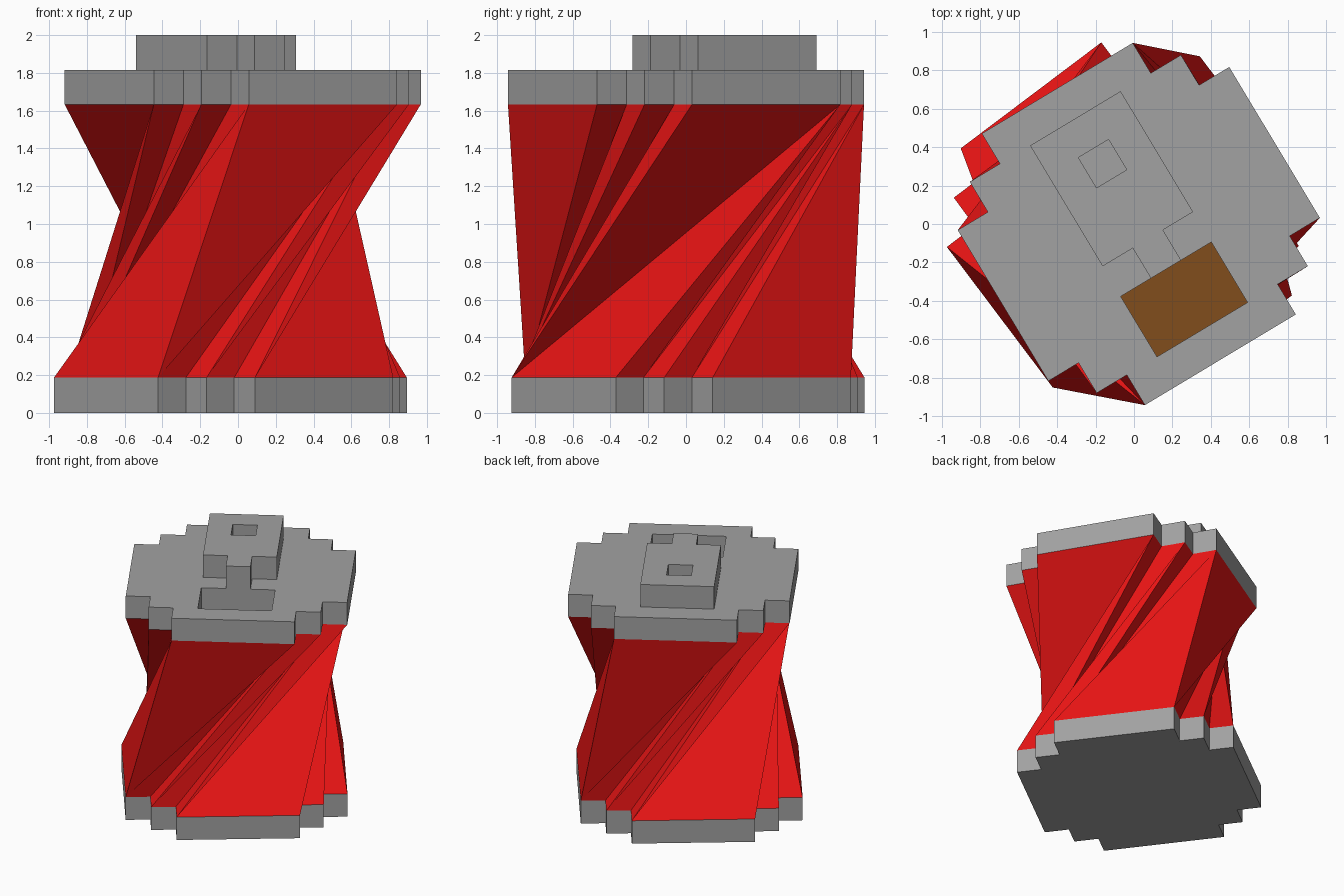
import bpy, bmesh
from math import radians, cos, sin

if "Cube" in bpy.data.objects:
    bpy.data.objects.remove(bpy.data.objects["Cube"])

U = 0.1832                                   # one grid step of the stepped plan
Z1, Z2, Z3, Z4 = 0.187, 1.633, 1.816, 2.0    # part heights
BOTTOM = (-53, -0.04, 0.011)                 # rotation, centre x, centre y
TOP = (31, 0.025, 0.0)


def material(name, rgb):
    m = bpy.data.materials.new(name)
    m.diffuse_color = (*rgb, 1)
    m.use_nodes = True
    m.node_tree.nodes["Principled BSDF"].inputs["Base Color"].default_value = m.diffuse_color
    return m


GREY = material("grey", (0.36, 0.36, 0.36))
RED = material("red", (0.8, 0.007, 0.007))
BROWN = material("brown", (0.22, 0.075, 0.012))


def place(p, frame, z):
    a = radians(frame[0])
    x, y = p[0] * U, p[1] * U
    return (x * cos(a) - y * sin(a) + frame[1],
            x * sin(a) + y * cos(a) + frame[2], z)


def finish(name, bm, mat):
    bmesh.ops.recalc_face_normals(bm, faces=bm.faces)
    me = bpy.data.meshes.new(name)
    bm.to_mesh(me)
    bm.free()
    me.materials.append(mat)
    ob = bpy.data.objects.new(name, me)
    bpy.context.collection.objects.link(ob)
    return ob


def prism(name, loops, frame, z0, z1, mat):
    """Extrude an outline (first loop) with optional holes (other loops)."""
    bm = bmesh.new()
    edges = []
    for loop in loops:
        vs = [bm.verts.new(place(p, frame, z0)) for p in loop]
        edges += [bm.edges.new((vs[i - 1], vs[i])) for i in range(len(vs))]
    bmesh.ops.triangle_fill(bm, edges=edges, use_beauty=True, use_dissolve=False)
    ret = bmesh.ops.extrude_face_region(bm, geom=bm.faces[:], use_keep_orig=True)
    for g in ret["geom"]:
        if isinstance(g, bmesh.types.BMVert):
            g.co.z = z1
    return finish(name, bm, mat)


def rect(x0, x1, y0, y1):
    return [(x0, y0), (x1, y0), (x1, y1), (x0, y1)]


# stepped plan: one corner turned four times
corner = [(4.5, 2.5), (3.5, 2.5), (3.5, 3.5), (2.5, 3.5), (2.5, 4.5)]
plan = []
for k in range(4):
    plan += corner
    corner = [(-y, x) for x, y in corner]

# end plates, the upper one with a window
window = rect(-1.5, 1.5, -3.5, -1.5)
prism("bottom_plate", [plan], BOTTOM, 0, Z1, GREY)
prism("top_plate", [plan, window], TOP, Z2, Z3, GREY)
prism("window_floor", [window], TOP, Z2 - 0.006, Z2 + 0.001, BROWN)

# raised block with a front tab and a square hole
block = [(-1.5, -0.5), (-0.5, -0.5), (-0.5, -1.5), (0.5, -1.5),
         (0.5, -0.5), (1.5, -0.5), (1.5, 3.5), (-1.5, 3.5)]
prism("raised_block", [block, rect(-0.5, 0.5, 1.5, 2.5)], TOP, Z3, Z4, GREY)

# twisted body: straight lines between the two turned plans
bm = bmesh.new()
lo = [bm.verts.new(place(p, BOTTOM, Z1)) for p in plan]
hi = [bm.verts.new(place(p, TOP, Z2)) for p in plan]
n = len(plan)
for i in range(n):
    j = (i + 1) % n
    a0, a1, b0, b1 = lo[i], lo[j], hi[i], hi[j]
    if plan[i][1] == plan[j][1]:             # front and back bulge outwards
        bm.faces.new((a0, a1, b0))
        bm.faces.new((a1, b1, b0))
    else:                                    # left and right fold inwards
        bm.faces.new((a0, a1, b1))
        bm.faces.new((a0, b1, b0))
finish("twisted_body", bm, RED)
